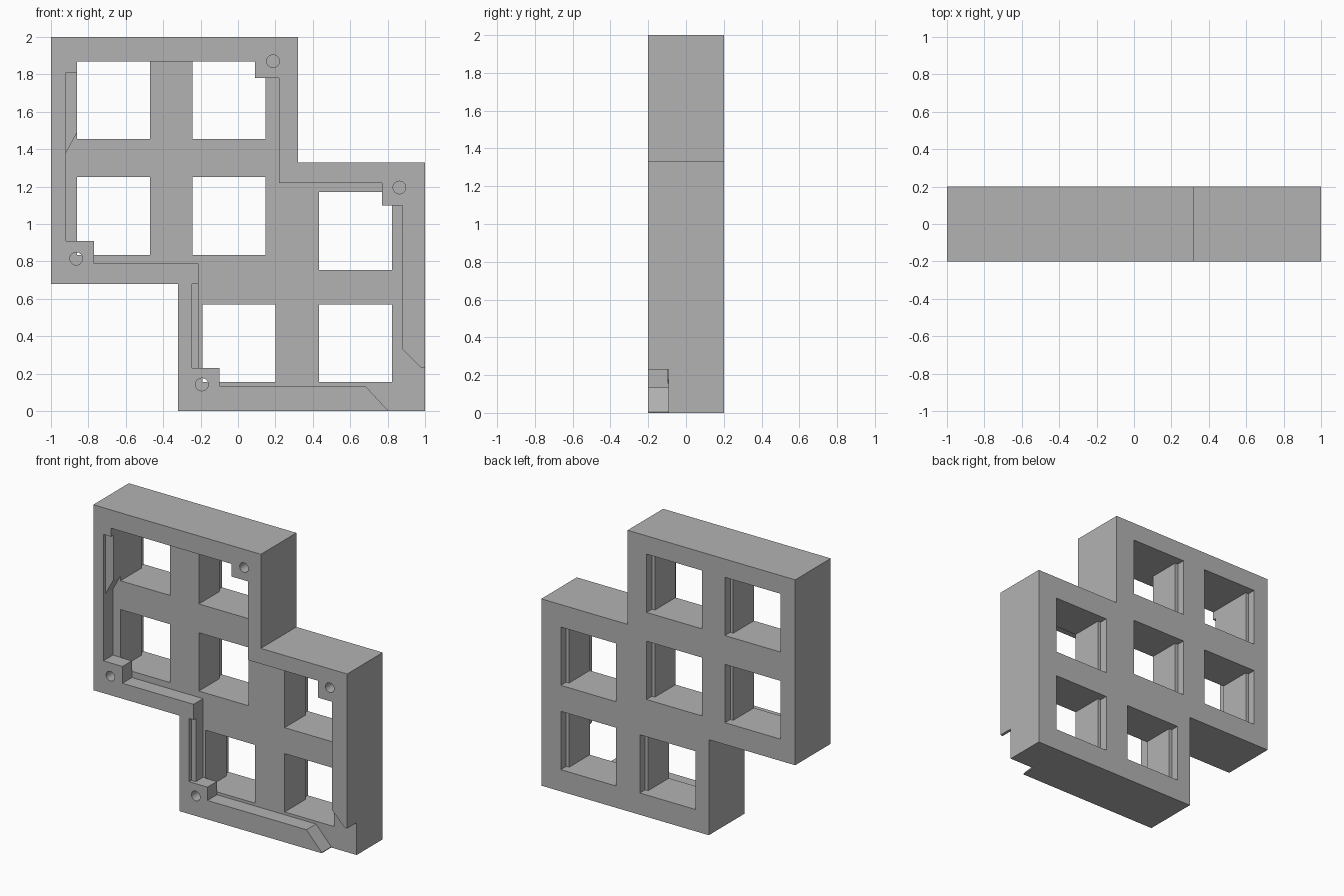
import bpy, bmesh, math
from mathutils import Vector

cube = bpy.data.objects.get("Cube")
if cube:
    bpy.data.objects.remove(cube, do_unlink=True)

FRONT, FLOOR, BACK = -0.2, -0.093, 0.2
OVER = 0.05  # cutters overshoot the faces they open

grey = bpy.data.materials.new("plain grey")
grey.use_nodes = True
grey.diffuse_color = (0.45, 0.45, 0.45, 1)
grey.node_tree.nodes["Principled BSDF"].inputs["Base Color"].default_value = (0.45, 0.45, 0.45, 1)


def prisms(name, outlines, y0, y1):
    """One object holding an x-z outline per part, extruded from y0 to y1."""
    bm = bmesh.new()
    for outline in outlines:
        face = bm.faces.new([bm.verts.new((x, y0, z)) for x, z in outline])
        new = bmesh.ops.extrude_face_region(bm, geom=[face])["geom"]
        moved = [v for v in new if isinstance(v, bmesh.types.BMVert)]
        bmesh.ops.translate(bm, verts=moved, vec=Vector((0, y1 - y0, 0)))
    bmesh.ops.recalc_face_normals(bm, faces=bm.faces[:])
    mesh = bpy.data.meshes.new(name)
    bm.to_mesh(mesh)
    bm.free()
    mesh.materials.append(grey)
    obj = bpy.data.objects.new(name, mesh)
    bpy.context.collection.objects.link(obj)
    return obj


def cut(target, cutter):
    """Subtract the cutter, then discard it."""
    cutter.hide_render = True
    mod = target.modifiers.new(cutter.name, "BOOLEAN")
    mod.operation, mod.solver, mod.object = "DIFFERENCE", "EXACT", cutter
    bpy.context.view_layer.objects.active = target
    bpy.ops.object.modifier_apply(modifier=mod.name)
    bpy.data.objects.remove(cutter, do_unlink=True)


def rect(x0, x1, z0, z1):
    return [(x0, z0), (x1, z0), (x1, z1), (x0, z1)]


def circle(x, z, r, n=24):
    return [(x + r * math.cos(2 * math.pi * i / n),
             z + r * math.sin(2 * math.pi * i / n)) for i in range(n)]


# Stepped block
frame = prisms("window_frame", [[
    (-1, 0.68), (-0.32, 0.68), (-0.32, 0), (1, 0),
    (1, 1.33), (0.32, 1.33), (0.32, 2), (-1, 2)]], FRONT, BACK)

# Front recess with screw corners, open at the lower right corner
recess = [
    (-0.86, 1.87), (-0.86, 1.49), (-0.92, 1.38), (-0.92, 0.91), (-0.77, 0.91),
    (-0.77, 0.79), (-0.21, 0.79), (-0.21, 0.23), (-0.1, 0.23), (-0.1, 0.135),
    (0.68, 0.135), (0.8, 0.005), (0.8, -OVER), (1 + OVER, -OVER),
    (1 + OVER, 0.23), (0.98, 0.23), (0.88, 0.33), (0.88, 1.1), (0.77, 1.1),
    (0.77, 1.22), (0.22, 1.22), (0.22, 1.78), (0.09, 1.78), (0.09, 1.87)]
cut(frame, prisms("recess_cutter", [recess], FRONT - OVER, FLOOR))

# Shallow ledges along the left rim
ledges = [
    [(-0.92, 1.38), (-0.86, 1.49), (-0.84, 1.49), (-0.84, 1.81), (-0.92, 1.81)],
    rect(-0.245, -0.2, 0.23, 0.68)]
cut(frame, prisms("ledge_cutter", ledges, FRONT - OVER, FRONT + 0.025))

# Seven windows, each widened sideways at the back
SIZE_X, SIZE_Z = 0.39, 0.415
corners = [(x, z) for x in (-0.86, -0.243) for z in (0.835, 1.455)]
corners += [(-0.19, 0.155), (0.433, 0.155), (0.433, 0.755)]
windows = [rect(x, x + SIZE_X, z, z + SIZE_Z) for x, z in corners]
rebates = [rect(x - 0.023, x + SIZE_X + 0.023, z, z + SIZE_Z) for x, z in corners]
cut(frame, prisms("window_cutter", windows, FLOOR - 0.002, BACK + OVER))
cut(frame, prisms("rebate_cutter", rebates, BACK - 0.06, BACK + OVER))

# Blind screw holes
holes = [circle(x, z, 0.034) for x, z in
         ((0.187, 1.87), (0.863, 1.195), (-0.865, 0.815), (-0.193, 0.142))]
cut(frame, prisms("screw_hole_cutter", holes, FRONT - OVER, 0))

# Smooth only the round hole walls
bpy.ops.object.select_all(action="DESELECT")
frame.select_set(True)
bpy.context.view_layer.objects.active = frame
bpy.ops.object.shade_smooth_by_angle(angle=math.radians(25))
